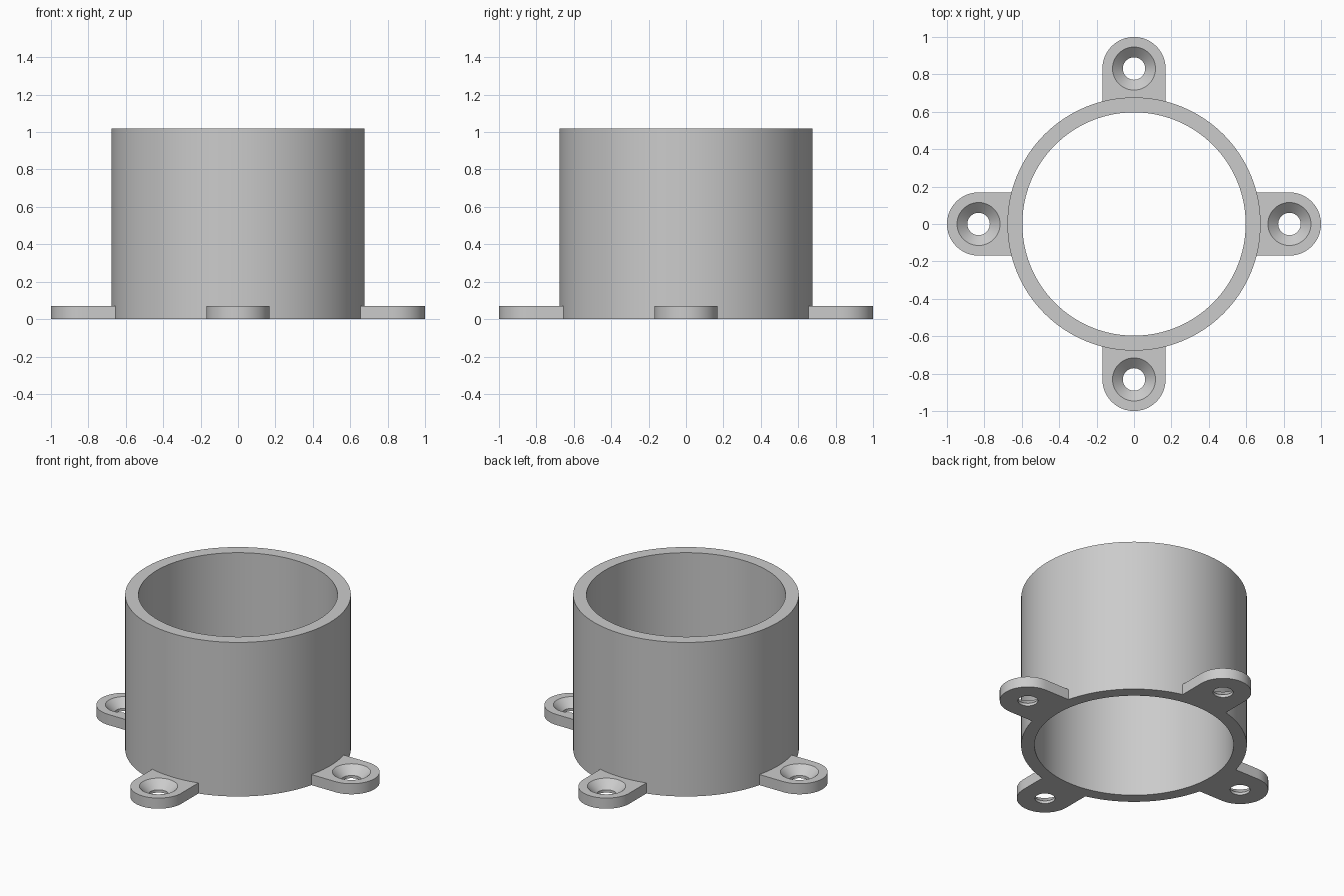
import bpy, bmesh, math
from math import cos, sin, pi

cube = bpy.data.objects.get("Cube")
if cube:
    bpy.data.objects.remove(cube, do_unlink=True)

OUTER, INNER, HEIGHT = 0.677, 0.597, 1.02      # tube
CENTRE, HALF, THICK = 0.831, 0.169, 0.07       # mounting tab
HOLE, SINK, STRAIGHT = 0.06, 0.115, 0.018      # countersunk screw hole

grey = bpy.data.materials.new("plain grey")
grey.use_nodes = True
colour = (0.6, 0.6, 0.6, 1)
grey.diffuse_color = colour
grey.node_tree.nodes["Principled BSDF"].inputs["Base Color"].default_value = colour


def ring_solid(name, rings):
    """Join a closed loop of equal-length point rings into a solid with a hole."""
    bm = bmesh.new()
    loops = [[bm.verts.new(p) for p in ring] for ring in rings]
    n = len(loops[0])
    for k, a in enumerate(loops):
        b = loops[(k + 1) % len(loops)]
        for i in range(n):
            j = (i + 1) % n
            bm.faces.new((a[i], a[j], b[j], b[i]))
    bmesh.ops.recalc_face_normals(bm, faces=bm.faces)
    mesh = bpy.data.meshes.new(name)
    bm.to_mesh(mesh)
    bm.free()
    mesh.materials.append(grey)
    obj = bpy.data.objects.new(name, mesh)
    bpy.context.collection.objects.link(obj)
    bpy.ops.object.select_all(action='DESELECT')
    obj.select_set(True)
    bpy.context.view_layer.objects.active = obj
    bpy.ops.object.shade_smooth_by_angle(angle=math.radians(30))
    return obj


def circle(radius, z, angles, cx=0):
    return [(cx + radius * cos(a), radius * sin(a), z) for a in angles]


# Open tube
turn = [2 * pi * i / 128 for i in range(128)]
ring_solid("tube_body", [circle(OUTER, 0, turn), circle(OUTER, HEIGHT, turn),
                         circle(INNER, HEIGHT, turn), circle(INNER, 0, turn)])

# Tab outline: round end, straight sides, inner edge following the tube wall
WALL = OUTER - 0.002
corner = math.atan2(HALF, math.sqrt(WALL ** 2 - HALF ** 2) - CENTRE)
angles = [2 * pi * i / 48 for i in range(48)]
angles[18], angles[30] = corner, 2 * pi - corner


def reach(a):
    if cos(a) >= 0:
        return HALF
    if a <= corner or a >= 2 * pi - corner:
        return HALF / abs(sin(a))
    c = CENTRE * cos(a)
    return -c - math.sqrt(c * c - CENTRE ** 2 + WALL ** 2)


def outline(z):
    return [(CENTRE + reach(a) * cos(a), reach(a) * sin(a), z) for a in angles]


# Four tabs around the base
for k, side in enumerate(("left", "back", "right", "front")):
    tab = ring_solid(side + "_mounting_tab", [
        outline(0), outline(THICK),
        circle(SINK, THICK, angles, CENTRE),
        circle(HOLE, STRAIGHT, angles, CENTRE),
        circle(HOLE, 0, angles, CENTRE)])
    tab.rotation_euler.z = k * pi / 2
